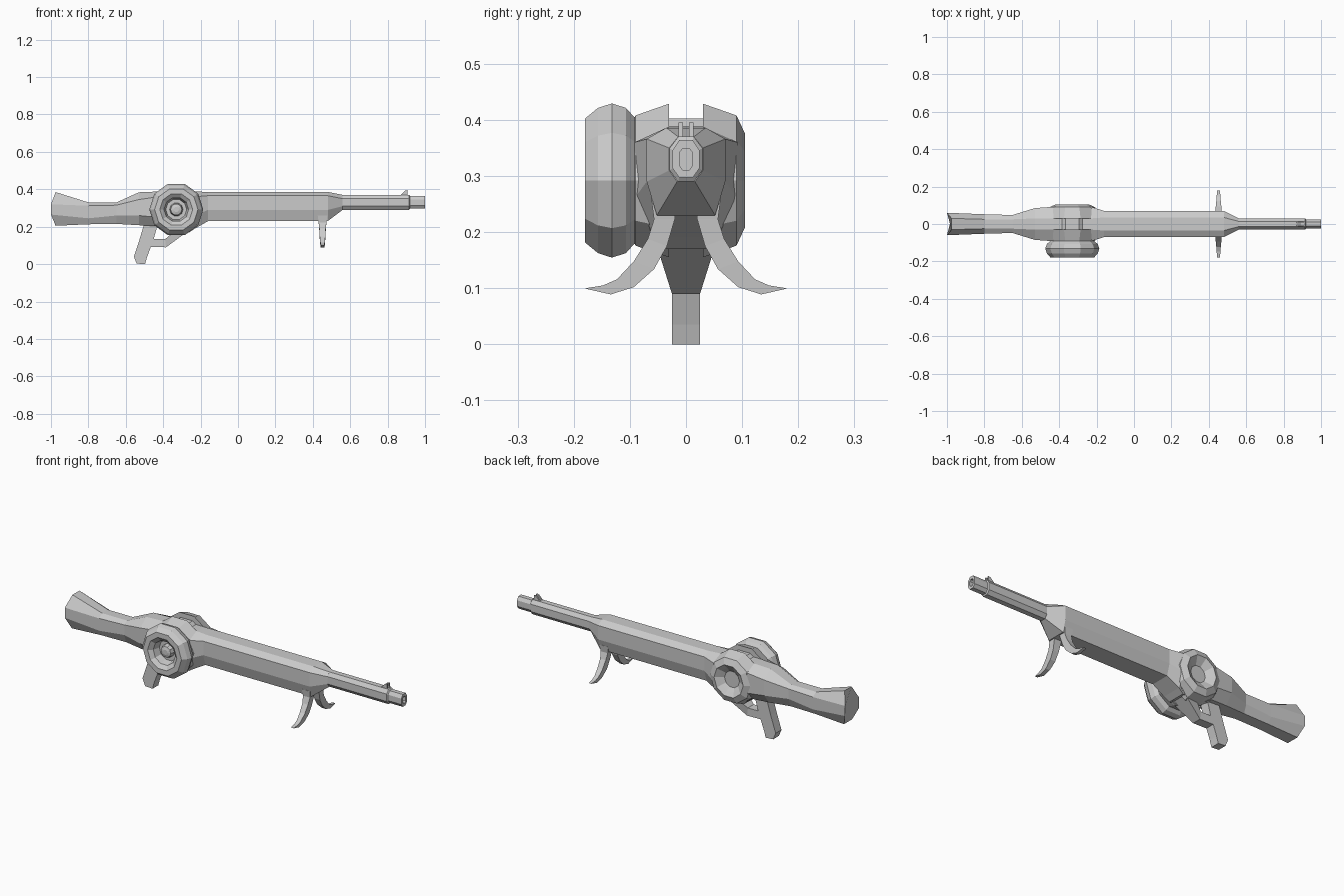
import bpy, bmesh, math
from mathutils import Vector


def finish(name, bm):
    bmesh.ops.recalc_face_normals(bm, faces=bm.faces)
    me = bpy.data.meshes.new(name)
    bm.to_mesh(me)
    bm.free()
    ob = bpy.data.objects.new(name, me)
    bpy.context.collection.objects.link(ob)
    return ob


def skin(name, rings):
    """Bridge equal-length rings of points and cap both ends."""
    bm = bmesh.new()
    rows = [[bm.verts.new(p) for p in ring] for ring in rings]
    n = len(rows[0])
    for a, b in zip(rows, rows[1:]):
        for i in range(n):
            j = (i + 1) % n
            bm.faces.new((a[i], a[j], b[j], b[i]))
    bm.faces.new(rows[0])
    bm.faces.new(rows[-1])
    return finish(name, bm)


def section(x, wt, zt, ws, zs, zl, wb, zb, bulge=0.0):
    """Eight-sided section across x: top, shoulder, lower side and bottom."""
    half = [(x, wt, zt), (x + bulge, ws, zs), (x + bulge, ws, zl), (x, wb, zb)]
    return half + [(a, -y, z) for a, y, z in reversed(half)]


def lathe(name, profile, cx, cz, sides=10):
    """Spin (radius, y) points about an axis parallel to y."""
    rings = []
    for r, y in profile:
        rings.append([(cx + r * math.cos(math.tau * i / sides), y,
                       cz + r * math.sin(math.tau * i / sides)) for i in range(sides)])
    return skin(name, rings)


def ribbon(name, stations, place):
    """Four-sided strip from (edge a, edge b, half thickness) stations."""
    return skin(name, [[place(*a, -h), place(*b, -h), place(*b, h), place(*a, h)]
                       for a, b, h in stations])


def side_view(x, z, t):
    return (x, t, z)


# Stock, receiver and fore-end in one loft
skin("stock_and_body", [
    section(-0.975, .030, .385, .060, .320, .265, .035, .205, -.025),
    section(-0.80, .025, .330, .052, .312, .245, .032, .213),
    section(-0.65, .025, .330, .048, .315, .260, .032, .215),
    section(-0.53, .030, .384, .085, .345, .260, .045, .208),
    section(-0.43, .030, .388, .092, .360, .250, .050, .203),
    section(-0.40, .030, .388, .070, .360, .240, .050, .180),
    section(-0.26, .030, .388, .070, .360, .240, .050, .170),
    section(-0.23, .030, .388, .092, .360, .260, .055, .190),
    section(-0.16, .035, .386, .070, .366, .290, .052, .230),
    section(0.48, .035, .386, .070, .366, .290, .052, .230),
    section(0.56, .014, .370, .030, .350, .310, .016, .290),
])

# Barrel with a thinner, hollow muzzle
skin("barrel", [
    section(0.50, .014, .370, .029, .350, .310, .014, .290),
    section(0.915, .014, .370, .029, .350, .310, .014, .290),
    section(0.92, .012, .364, .024, .346, .314, .012, .297),
    section(1.0, .012, .364, .024, .346, .314, .012, .297),
    section(1.0, .006, .349, .012, .341, .319, .006, .311),
    section(0.95, .006, .349, .012, .341, .319, .006, .311),
])

# Front sight prongs
for side in (-1, 1):
    skin("front_sight", [[(x, side * y, z) for x, z in
         ((.865, .365), (.892, .392), (.905, .395), (.908, .365))] for y in (.005, .013)])

# Receiver hub: two wings with a groove between and a dished outer face
half = [(.045, .076), (.065, .090), (.088, .105), (.122, .090), (.144, .030), (.116, .030)]
lathe("receiver_hub", half + [(r, -y) for r, y in reversed(half)], -.33, .292)

# Drum on the front side, with a recessed centre and hub
lathe("drum", [
    (.05, -.085), (.116, -.09), (.136, -.107), (.1445, -.132), (.136, -.157),
    (.116, -.18), (.088, -.18), (.066, -.163), (.056, -.125), (.036, -.125),
    (.030, -.15), (.014, -.155)], -.33, .292)

# Pistol grip
ribbon("grip", [
    ((-.50, .22), (-.427, .22), .025),
    ((-.527, .13), (-.452, .13), .025),
    ((-.557, .04), (-.487, .035), .025),
    ((-.542, .003), (-.497, .0), .025)], side_view)

# Trigger guard flaring up into the receiver
ribbon("trigger_guard", [
    ((-.48, .133), (-.48, .092), .025),
    ((-.39, .133), (-.385, .09), .025),
    ((-.34, .175), (-.285, .163), .048),
    ((-.32, .20), (-.24, .195), .058)], side_view)

# Curved bipod legs, mirrored across the centre
leg = ribbon("bipod_leg", [
    ((.062, .26), (.015, .26), .026),
    ((.057, .223), (.020, .223), .021),
    ((.068, .188), (.034, .175), .017),
    ((.093, .148), (.057, .134), .015),
    ((.123, .116), (.093, .102), .012),
    ((.148, .105), (.134, .089), .010),
    ((.179, .100), (.176, .0985), .008)],
    lambda y, z, t: (.452 + t, y, z))
mirror = leg.modifiers.new("both_sides", 'MIRROR')
mirror.use_axis = (False, True, False)
